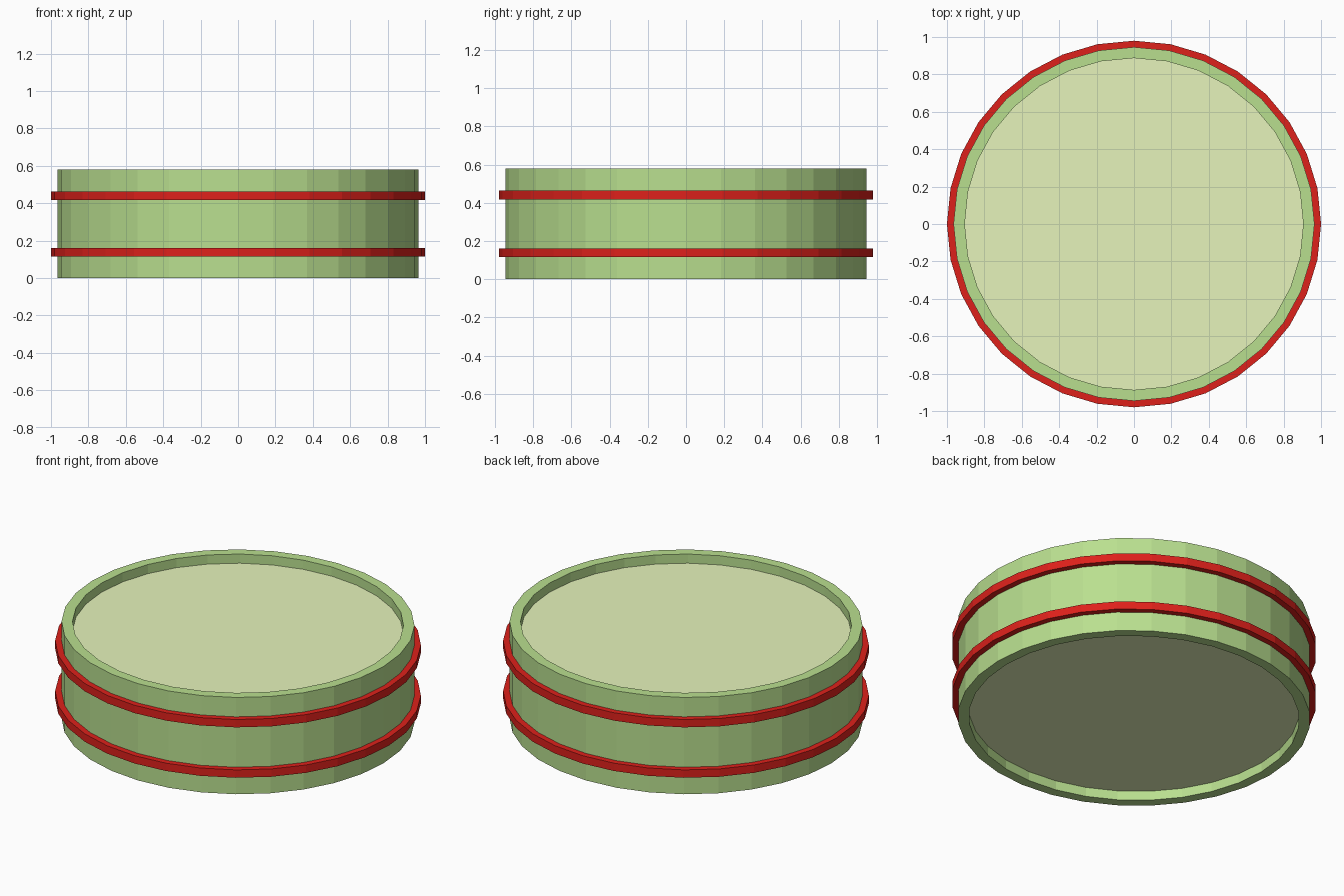
import bpy, math

if "Cube" in bpy.data.objects:
    bpy.data.objects.remove(bpy.data.objects["Cube"])

SIDES = 32
Y_SCALE = 0.98  # plan is very slightly oval


def material(name, rgb):
    m = bpy.data.materials.new(name)
    m.diffuse_color = (*rgb, 1)
    m.use_nodes = True
    m.node_tree.nodes["Principled BSDF"].inputs["Base Color"].default_value = m.diffuse_color
    return m


def add_object(name, verts, faces, mat):
    mesh = bpy.data.meshes.new(name)
    mesh.from_pydata(verts, [], faces)
    mesh.materials.append(mat)
    ob = bpy.data.objects.new(name, mesh)
    bpy.context.collection.objects.link(ob)
    return ob


def loop(r, z):
    step = math.tau / SIDES
    return [(r * math.cos(i * step), r * Y_SCALE * math.sin(i * step), z)
            for i in range(SIDES)]


def ring(name, r_in, r_out, z0, z1, mat):
    # rectangular profile swept round z
    profile = [(r_out, z0), (r_out, z1), (r_in, z1), (r_in, z0)]
    verts = [v for r, z in profile for v in loop(r, z)]
    faces = []
    for k in range(4):
        a, b = k * SIDES, (k + 1) % 4 * SIDES
        for i in range(SIDES):
            j = (i + 1) % SIDES
            faces.append((a + i, a + j, b + j, b + i))
    return add_object(name, verts, faces, mat)


def disc(name, r, z, up, mat):
    order = range(SIDES) if up else range(SIDES - 1, -1, -1)
    return add_object(name, loop(r, z), [tuple(order)], mat)


green = material("shell green", (0.485, 0.737, 0.275))
cream = material("skin cream", (0.79, 0.905, 0.497))
red = material("hoop red", (0.73, 0.015, 0.011))

# Hollow shell
ring("drum_shell", 0.905, 0.965, 0, 0.58, green)

# Recessed skins at both ends
disc("top_skin", 0.905, 0.525, True, cream)
disc("bottom_skin", 0.905, 0.056, False, cream)

# Two hoops round the shell
ring("lower_hoop", 0.96, 1.0, 0.115, 0.162, red)
ring("upper_hoop", 0.96, 1.0, 0.417, 0.464, red)
